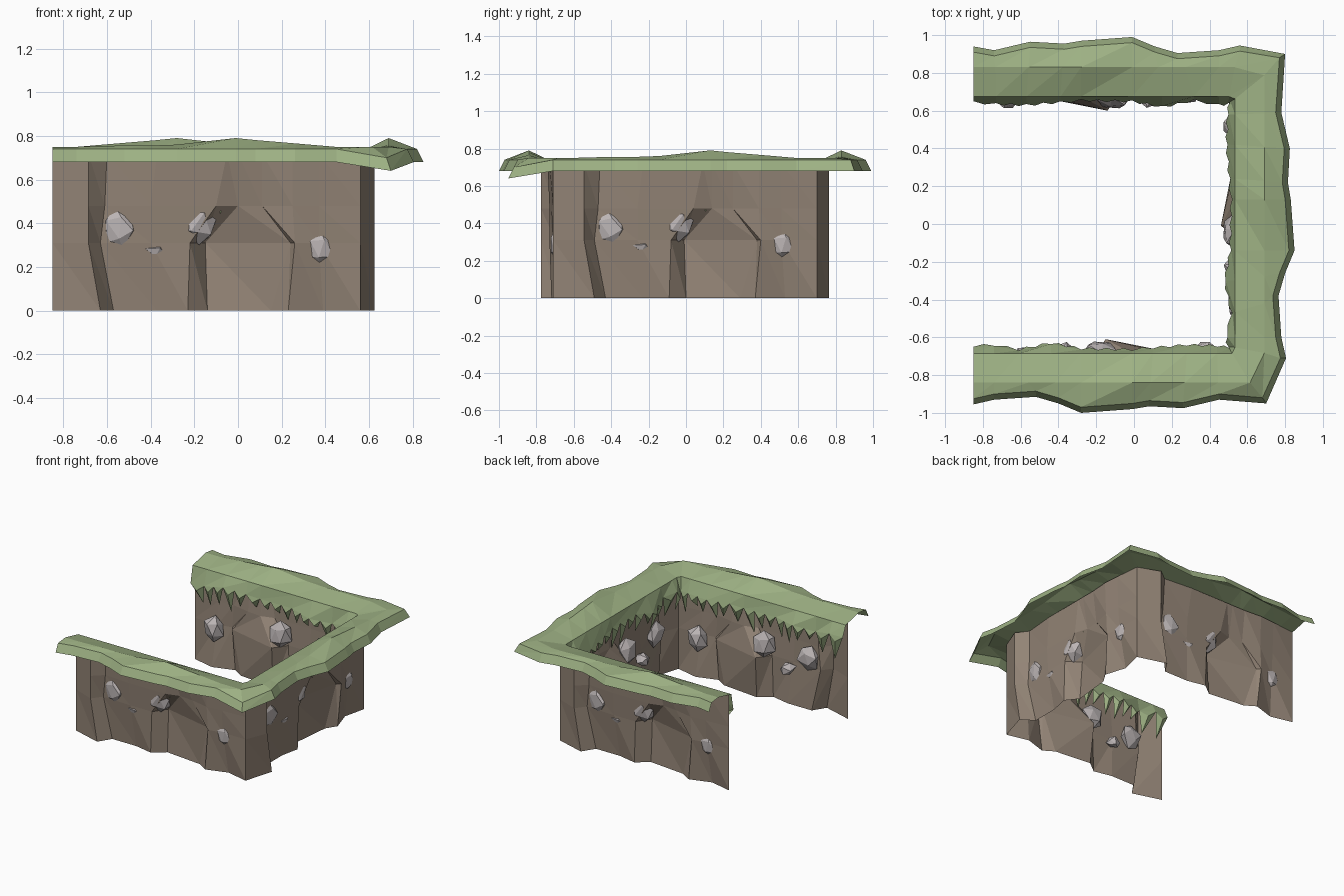
import bpy, bmesh, math, random
from mathutils import Vector, Matrix

if "Cube" in bpy.data.objects:
    bpy.data.objects.remove(bpy.data.objects["Cube"])

random.seed(4)


def material(name, rgb):
    m = bpy.data.materials.new(name)
    m.diffuse_color = (*rgb, 1)
    m.use_nodes = True
    m.node_tree.nodes["Principled BSDF"].inputs["Base Color"].default_value = m.diffuse_color
    return m


DIRT = material("dirt", (0.29, 0.23, 0.18))
GRASS = material("grass", (0.34, 0.44, 0.23))
STONE = material("stone", (0.50, 0.46, 0.46))


def finish(name, bm, mat):
    me = bpy.data.meshes.new(name)
    bm.to_mesh(me)
    bm.free()
    me.materials.append(mat)
    return me


def place(name, me, matrix=Matrix()):
    ob = bpy.data.objects.new(name, me)
    ob.matrix_world = matrix
    bpy.context.collection.objects.link(ob)


def grid_faces(bm, columns):
    for a, b in zip(columns, columns[1:]):
        for i in range(len(a) - 1):
            q = [a[i], b[i], b[i + 1], a[i + 1]]
            bm.faces.new((q[0], q[1], q[2]))
            bm.faces.new((q[0], q[2], q[3]))


# Three identical sides: local x runs along the wall, local y points inward
SIDES = {
    "front": Matrix.Translation((-0.85, -0.71, 0)),
    "right": Matrix.Translation((0.56, -0.71, 0)) @ Matrix.Rotation(math.pi / 2, 4, 'Z'),
    "back": Matrix.Translation((0.56, 0.70, 0)) @ Matrix.Rotation(math.pi, 4, 'Z'),
}

# Dirt wall: creased sheet, each column given as (along, depth) at four heights
HEIGHTS = (0, 0.31, 0.48, 0.72)
COLUMNS = [
    [(0, 0)] * 4,
    [(.22, -.065), (.165, -.065), (.165, -.065), (.165, -.065)],
    [(.28, .03), (.22, .01), (.24, .005), (.25, 0)],
    [(.48, .03), (.45, 0), (.45, -.01), (.48, -.02)],
    [(.62, 0), (.63, 0), (.75, -.01), (.80, -.02)],
    [(.71, .07), (.70, .10), (.85, .02), (.85, -.02)],
    [(1.00, .04), (1.09, .01), (.96, .01), (.96, -.02)],
    [(1.08, -.01), (1.11, -.02), (1.10, -.02), (1.10, -.03)],
    [(1.24, .04), (1.22, 0), (1.22, -.01), (1.22, -.02)],
    [(1.41, 0)] * 4,
]
bm = bmesh.new()
grid_faces(bm, [[bm.verts.new((u, v, z)) for (u, v), z in zip(col, HEIGHTS)]
                for col in COLUMNS][::-1])
wall = finish("dirt_wall", bm, DIRT)

# Stones set in the wall, flattened behind it: along, height, half width, half height
bm = bmesh.new()
for u, z, v, w, h in [(.31, .38, .02, .085, .09), (.67, .40, .04, .085, .10),
                      (.48, .27, .04, .05, .055), (1.23, .29, .03, .08, .09)]:
    turn = Matrix.Rotation(random.uniform(-.5, .5), 4, 'Y')
    m = Matrix.Translation((u, v, z)) @ turn @ Matrix.Diagonal((w, .055, h, 1))
    for vert in bmesh.ops.create_icosphere(bm, subdivisions=1, radius=1, matrix=m)["verts"]:
        vert.co += Vector([random.uniform(-.012, .012) for _ in range(3)])
        vert.co.y = max(vert.co.y, -.012)
stones = finish("stones", bm, STONE)

for side, matrix in SIDES.items():
    place(side + "_dirt_wall", wall, matrix)
    place(side + "_stones", stones, matrix)

# Grass cap stations: outer along, outer depth, inner along, inner depth, ridge height
STATIONS = [
    (0, -.245, .06, .06, .75), (.11, -.22, .11, .065, .75),
    (.33, -.205, .24, .04, .755), (.45, -.24, .41, .075, .755),
    (.57, -.29, .57, .045, .76), (.84, -.27, .84, .04, .79),
    (.93, -.255, .95, .05, .78), (1.11, -.265, 1.13, .065, .765),
    (1.30, -.22, 1.29, .06, .75), (1.61, -.24, 1.36, .05, .75),
]
bm = bmesh.new()
rings = []
for side, matrix in SIDES.items():
    for k, (uo, vo, ui, vi, z) in enumerate(STATIONS):
        corner = k == len(STATIONS) - 1
        if side == "front":
            if k == 0:
                ui = 0
            if corner:
                uo = 1.55
        if side == "back" and corner:
            uo, ui = 1.41, 1.41
        drop = 0.04 if side == "front" and corner else 0
        lip = .02 if corner and side != "back" else 0
        ur = uo + (ui - uo) * .45
        us = uo + (ui - uo) * .95
        section = [(uo, vo, .68 - drop), (uo - lip, vo + .03, .74 - drop), (ur, -.13, z),
                   (us, .025, .715), (ui, vi, random.uniform(.59, .64))]
        rings.append([bm.verts.new(matrix @ Vector(p)) for p in section])
grid_faces(bm, rings)

# Hanging grass blades along the inner edge, folded down the middle
for ra, rb in zip(rings, rings[1:]):
    a, b = ra[-1].co.copy(), rb[-1].co.copy()
    if (b - a).length < .04:
        continue
    count = max(1, round((b - a).length / .10))
    inward = Vector((0, 0, 1)).cross(b - a).normalized()
    for i in range(count):
        p, q = a.lerp(b, i / count), a.lerp(b, (i + 1) / count)
        mid = (p + q) / 2
        bulge = mid + inward * .012 - Vector((0, 0, .04))
        tip = mid + (q - p) * random.uniform(-.3, .3) - inward * .03
        tip.z = random.uniform(.44, .55)
        p, q, bulge, tip = [bm.verts.new(c) for c in (p, q, bulge, tip)]
        for f in ((p, q, bulge), (p, bulge, tip), (bulge, q, tip)):
            bm.faces.new(f)
bmesh.ops.remove_doubles(bm, verts=bm.verts, dist=.0005)
bmesh.ops.recalc_face_normals(bm, faces=bm.faces)
if sum(f.normal.z * f.calc_area() for f in bm.faces) < 0:
    bmesh.ops.reverse_faces(bm, faces=bm.faces)
place("grass_cap", finish("grass_cap", bm, GRASS))
